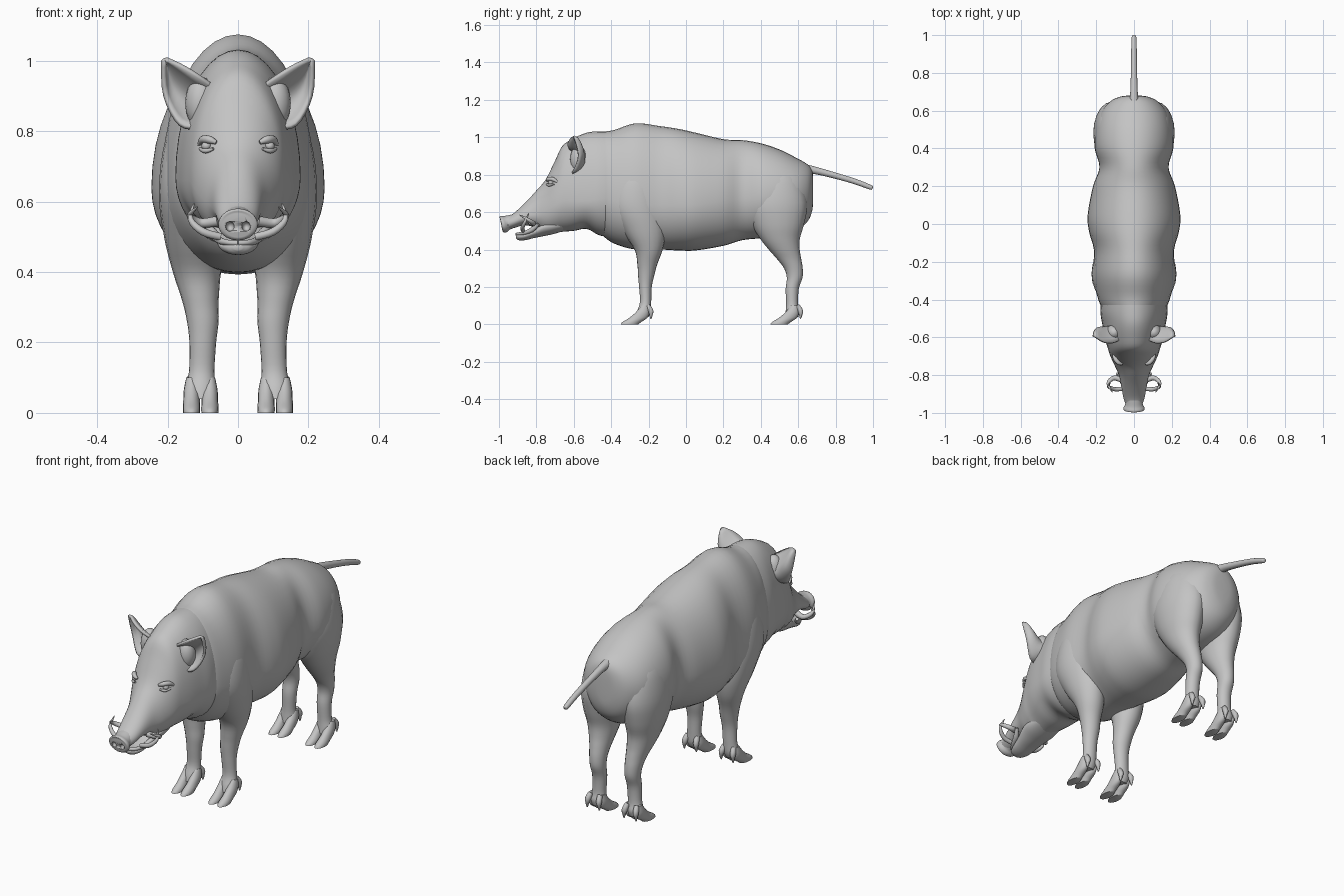
import bpy
import bmesh
import math
from mathutils import Vector

if "Cube" in bpy.data.objects:
    bpy.data.objects.remove(bpy.data.objects["Cube"], do_unlink=True)

hide = bpy.data.materials.new("plain grey hide")
hide.use_nodes = True
hide.diffuse_color = (0.55, 0.55, 0.55, 1)
shader = next(n for n in hide.node_tree.nodes if n.type == "BSDF_PRINCIPLED")
shader.inputs["Base Color"].default_value = hide.diffuse_color
shader.inputs["Roughness"].default_value = 0.7


def smooth(rows, steps=4):
    """Catmull-Rom spline through rows of any width."""
    points = [Vector(row) for row in rows]
    last = len(points) - 1
    result = []
    for i in range(last):
        a, b = points[max(i - 1, 0)], points[i]
        c, d = points[i + 1], points[min(i + 2, last)]
        for k in range(steps):
            t = k / steps
            result.append(b + (c - a) * (t / 2)
                          + (a * 2 - b * 5 + c * 4 - d) * (t * t / 2)
                          + (b * 3 - a - c * 3 + d) * (t ** 3 / 2))
    return result + [points[last]]


def finish(name, bm, mirror=False, sharp=50):
    bmesh.ops.recalc_face_normals(bm, faces=bm.faces)
    mesh = bpy.data.meshes.new(name)
    bm.to_mesh(mesh)
    bm.free()
    mesh.materials.append(hide)
    mesh.shade_smooth()
    mesh.set_sharp_from_angle(angle=math.radians(sharp))
    obj = bpy.data.objects.new(name, mesh)
    bpy.context.collection.objects.link(obj)
    if mirror:
        obj.modifiers.new("Mirror", "MIRROR").use_mirror_merge = False
    return obj


def skin(name, rings, mirror=False, closed=True, sharp=50):
    """Bridge point rings with quads; closed rings get end caps."""
    bm = bmesh.new()
    loops = [[bm.verts.new(p) for p in ring] for ring in rings]
    count = len(loops[0])
    for low, high in zip(loops, loops[1:]):
        for i in range(count if closed else count - 1):
            j = (i + 1) % count
            bm.faces.new((low[i], low[j], high[j], high[i]))
    if closed:
        bm.faces.new(loops[0])
        bm.faces.new(loops[-1])
    return finish(name, bm, mirror, sharp)


def angles(count):
    return [math.tau * i / count for i in range(count)]


def trunk(name, rows, power=1.0, count=40):
    """Loft along y; rows are y, top, bottom, half width, widest height."""
    rings = []
    for y, top, bottom, width, middle in smooth(rows):
        ring = []
        for a in angles(count):
            c, s = math.cos(a), math.sin(a)
            x = math.copysign(abs(c) ** power, c) * width
            z = middle + s * (top - middle if s > 0 else middle - bottom)
            ring.append((x, y, z))
        rings.append(ring)
    return skin(name, rings)


def limb(name, rows, shift=0.0, count=20):
    """Loft along z; rows are z, centre y, depth, centre x, width."""
    rings = [[(x + w * math.cos(a), y + shift + d * math.sin(a), z)
              for a in angles(count)] for z, y, d, x, w in smooth(rows)]
    return skin(name, rings, mirror=True)


def tube(name, rows, mirror=False, squash=1.0, count=14):
    """Round tube; rows are x, y, z, radius."""
    path = smooth(rows)
    rings = []
    for i, row in enumerate(path):
        before, after = path[max(i - 1, 0)], path[min(i + 1, len(path) - 1)]
        along = (after - before).to_3d().normalized()
        side = along.cross(Vector((0, 0, 1))).normalized()
        up = side.cross(along)
        ring = []
        for a in angles(count):
            p = row.to_3d() + (side * math.cos(a) + up * math.sin(a)) * row[3]
            p.x *= squash
            ring.append(p)
        rings.append(ring)
    return skin(name, rings, mirror)


def ball(name, centre, size, mirror=True):
    bm = bmesh.new()
    bmesh.ops.create_uvsphere(bm, u_segments=16, v_segments=10, radius=1)
    bmesh.ops.scale(bm, vec=size, verts=bm.verts)
    bmesh.ops.translate(bm, vec=centre, verts=bm.verts)
    return finish(name, bm, mirror)


# Torso from the front of the shoulders to the rump
trunk("torso", [
    (-.46, 1.02, .50, .135, .70), (-.44, 1.03, .47, .17, .68),
    (-.38, 1.04, .43, .195, .66), (-.27, 1.075, .40, .218, .64),
    (-.14, 1.06, .40, .212, .64), (-.04, 1.045, .395, .238, .64),
    (.05, 1.025, .395, .245, .64), (.2, .99, .42, .217, .66),
    (.3, .985, .45, .183, .67), (.4, .968, .46, .208, .68),
    (.5, .935, .47, .203, .69), (.59, .89, .50, .175, .70),
    (.65, .855, .55, .125, .71), (.675, .82, .61, .07, .72),
    (.68, .76, .68, .02, .72)])

# Head with neck, sloping forehead and upper jaw
trunk("head", [
    (-.36, 1.03, .46, .17, .68), (-.46, 1.032, .475, .178, .67),
    (-.53, 1.025, .51, .168, .66), (-.6, .995, .50, .155, .66),
    (-.66, .955, .495, .138, .66), (-.70, .875, .49, .125, .64),
    (-.75, .775, .49, .102, .61), (-.80, .715, .515, .08, .59),
    (-.86, .65, .53, .067, .575), (-.92, .595, .515, .056, .55),
    (-.955, .575, .505, .045, .54)])

# Lower jaw, set slightly open
trunk("lower_jaw", [
    (-.62, .56, .51, .07, .54), (-.70, .56, .485, .085, .53),
    (-.76, .545, .472, .078, .52), (-.81, .51, .462, .064, .495),
    (-.86, .49, .45, .053, .475), (-.895, .487, .45, .037, .47),
    (-.91, .48, .462, .012, .47)])
tube("lower_lip", [(.088, -.79, .535, .008), (.068, -.82, .508, .013),
                   (.052, -.86, .49, .01), (.03, -.895, .484, .008),
                   (0, -.905, .482, .008)], mirror=True)

# Snout disc with cut nostrils
snout = tube("snout", [(0, -.925, .552, .036), (0, -.955, .543, .039),
                       (0, -.972, .537, .046), (0, -.984, .533, .045),
                       (0, -.988, .532, .034)], squash=1.2, count=28)
nostrils = ball("nostril_cutter", (.023, -.985, .53), (.012, .02, .014))
nostrils.hide_render = True
nostrils.hide_viewport = True
cut = snout.modifiers.new("Nostrils", "BOOLEAN")
cut.operation = "DIFFERENCE"
cut.object = nostrils

# Tusks
tube("lower_tusk", [(.05, -.87, .50, .011), (.10, -.875, .515, .011),
                    (.135, -.86, .55, .008), (.125, -.84, .595, .002)], True)
tube("upper_tusk", [(.055, -.83, .545, .015), (.105, -.815, .54, .013),
                    (.137, -.845, .56, .009), (.115, -.89, .585, .002)], True)

# Eyes with brow and lower lid
ball("eye", (.09, -.722, .758), (.014, .015, .013))
tube("brow", [(.062, -.742, .768, .006), (.082, -.735, .776, .011),
              (.1, -.712, .776, .011), (.11, -.685, .76, .006)], True)
tube("lower_lid", [(.07, -.746, .75, .004), (.092, -.733, .744, .007),
                   (.108, -.705, .75, .004)], True)

# Cupped ears, open towards the front
inner_edge = smooth([(.075, -.615, .93), (.115, -.63, .958),
                     (.16, -.625, .985), (.203, -.6, 1.005)])
outer_edge = smooth([(.11, -.615, .81), (.165, -.6, .82),
                     (.207, -.575, .90), (.213, -.598, 1.0)])
rows = []
for i, (a, b) in enumerate(zip(inner_edge, outer_edge)):
    depth = .085 * (1 - i / (len(inner_edge) - 1)) ** .6
    row = []
    for k in range(11):
        v = k / 10
        p = a.lerp(b, v)
        p.y += depth * math.sin(math.pi * v) ** .8
        row.append(p)
    rows.append(row)
ear = skin("ear", rows, mirror=True, closed=False, sharp=80)
shell = ear.modifiers.new("Thickness", "SOLIDIFY")
shell.thickness = .012
shell.offset = 0
ball("ear_base", (.105, -.575, .88), (.045, .045, .075))

# Front legs rising into the shoulders
limb("front_leg", [
    (.88, -.27, .05, .12, .03), (.78, -.27, .11, .13, .075),
    (.63, -.265, .14, .13, .095), (.5, -.225, .115, .125, .085),
    (.4, -.2, .075, .117, .068), (.32, -.207, .053, .107, .052),
    (.26, -.213, .043, .1, .045), (.2, -.217, .034, .1, .038),
    (.12, -.216, .03, .103, .036), (.07, -.225, .037, .106, .042),
    (.04, -.235, .035, .106, .035)])

# Hind legs with haunch and hock
limb("hind_leg", [
    (.86, .48, .06, .1, .04), (.78, .48, .13, .11, .08),
    (.65, .48, .168, .115, .1), (.54, .49, .142, .118, .09),
    (.46, .502, .107, .115, .075), (.4, .525, .083, .11, .062),
    (.35, .551, .065, .105, .05), (.3, .574, .05, .102, .042),
    (.25, .581, .042, .1, .038), (.19, .568, .035, .1, .036),
    (.11, .567, .032, .103, .035), (.07, .57, .037, .106, .042),
    (.04, .565, .035, .106, .035)])

# Cloven hooves and dewclaws on every foot
for place, shift in (("front", 0), ("hind", .8)):
    for side, offset in (("inner", -.026), ("outer", .026)):
        x = .106 + offset
        limb(place + "_" + side + "_hoof", [
            (.1, -.22, .02, x, .015), (.065, -.232, .036, x, .022),
            (.035, -.255, .048, x, .0235), (.012, -.29, .05, x, .0245),
            (0, -.302, .047, x, .024)], shift, count=16)
        tube(place + "_" + side + "_dewclaw", [
            (x, -.205 + shift, .1, .012), (x + offset / 4, -.188 + shift, .07, .014),
            (x + offset / 3, -.188 + shift, .03, .003)], True)

# Tail
tube("tail", [(0, .62, .83, .03), (0, .68, .825, .021), (0, .78, .80, .017),
              (0, .9, .765, .015), (0, .985, .733, .013), (0, .998, .728, .006)])
